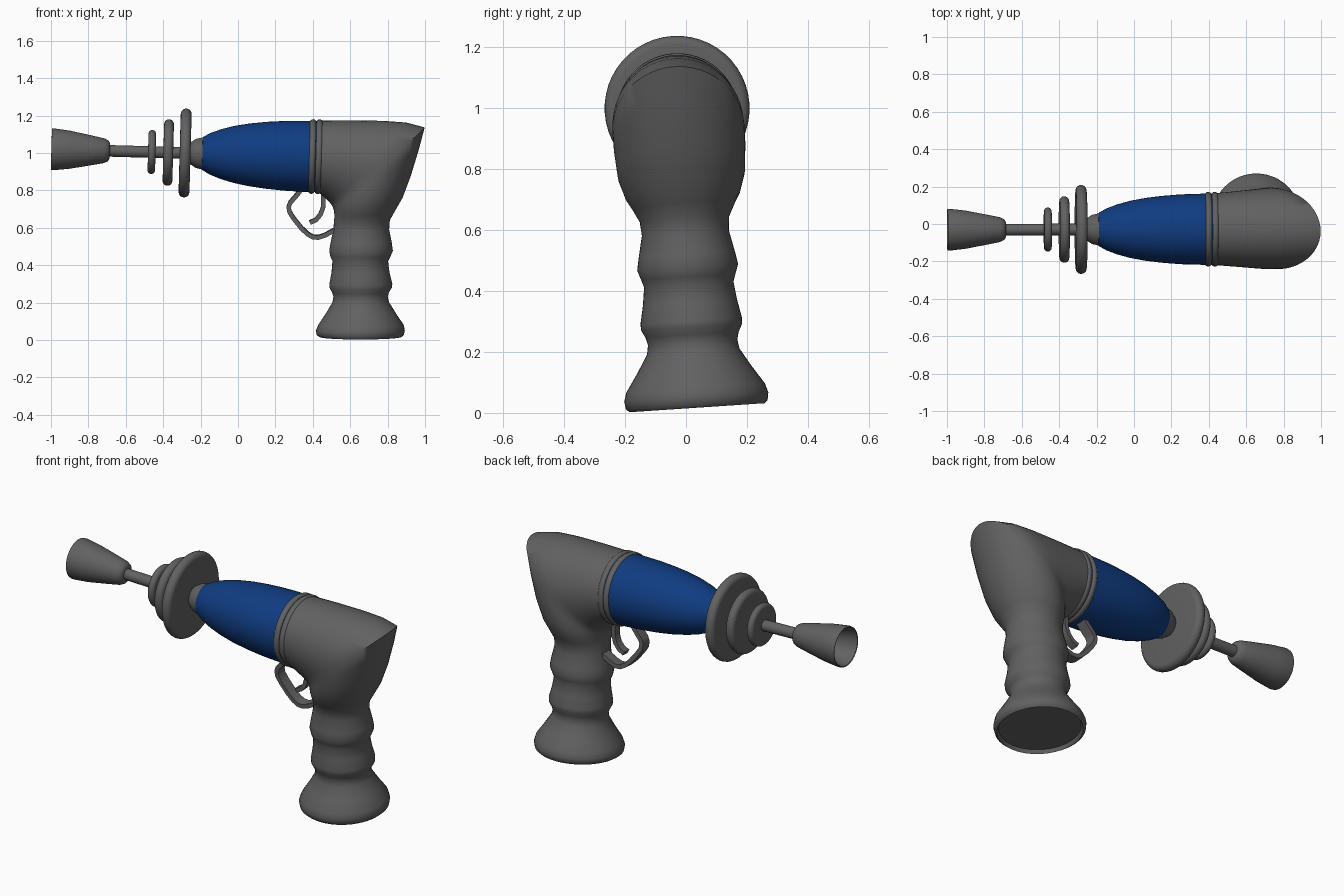
import bpy, bmesh
from math import sin, cos, pi, radians
from mathutils import Matrix, Vector

# whole model leans slightly; the barrel also pitches slightly
LEAN = Matrix.Translation((0, 0.037, 0.002)) @ Matrix.Rotation(radians(3.8), 4, 'X')
BARREL = LEAN @ Matrix.Translation((0, 0, 0.992)) @ Matrix.Rotation(radians(1.6), 4, 'Y')

blue = bpy.data.materials.new("blue")
blue.diffuse_color = (0.005, 0.045, 0.22, 1)
grey = bpy.data.materials.new("dark_grey")
grey.diffuse_color = (0.12, 0.12, 0.12, 1)


def loft(name, rings, matrix, mat=grey, angle=40):
    """Skin a list of equal-length point rings and cap both ends."""
    bm = bmesh.new()
    loops = [[bm.verts.new(matrix @ Vector(p)) for p in ring] for ring in rings]
    n = len(loops[0])
    for a, b in zip(loops, loops[1:]):
        for i in range(n):
            j = (i + 1) % n
            bm.faces.new((a[i], a[j], b[j], b[i]))
    bm.faces.new(loops[0])
    bm.faces.new(loops[-1])
    bmesh.ops.recalc_face_normals(bm, faces=bm.faces)
    me = bpy.data.meshes.new(name)
    bm.to_mesh(me)
    bm.free()
    ob = bpy.data.objects.new(name, me)
    bpy.context.collection.objects.link(ob)
    me.materials.append(mat)
    bpy.ops.object.select_all(action='DESELECT')
    ob.select_set(True)
    bpy.context.view_layer.objects.active = ob
    bpy.ops.object.shade_smooth_by_angle(angle=radians(angle))
    return ob


def lathe(name, profile, mat=grey, n=48):
    """Revolve (x, radius) points around the barrel axis."""
    rings = [[(x, r * cos(2 * pi * i / n), r * sin(2 * pi * i / n)) for i in range(n)]
             for x, r in profile]
    return loft(name, rings, BARREL, mat)


def rounded_disc(name, x, radius, half):
    """Disc with a half-round rim."""
    rim = [(x - half * cos(pi * k / 10), radius - half + half * sin(pi * k / 10))
           for k in range(11)]
    lathe(name, [(x - half, 0.01)] + rim + [(x + half, 0.01)])


def strap(name, path, half_t, half_w):
    """Flat bent strip following an x-z path."""
    pts = [Vector((x, 0, z)) for x, z in path]
    rings = []
    for i, p in enumerate(pts):
        d = (pts[min(i + 1, len(pts) - 1)] - pts[max(i - 1, 0)]).normalized()
        nrm = Vector((-d.z, 0, d.x)) * half_t
        w = Vector((0, half_w, 0))
        rings.append([p + nrm + w, p + nrm - w, p - nrm - w, p - nrm + w])
    loft(name, rings, LEAN)


# hollow emitter cone and thin rod
lathe("emitter", [(-0.75, 0.01), (-0.75, 0.06), (-0.99, 0.102), (-0.997, 0.105), (-0.998, 0.11),
                  (-0.985, 0.112), (-0.9, 0.102), (-0.8, 0.083), (-0.715, 0.066),
                  (-0.695, 0.056), (-0.686, 0.042), (-0.684, 0.01)])
lathe("rod", [(-0.72, 0.031), (-0.2, 0.031)])

# three cooling discs
for i, (x, r, h) in enumerate([(-0.461, 0.118, 0.02), (-0.373, 0.178, 0.026),
                               (-0.283, 0.238, 0.029)]):
    rounded_disc(f"disc_{i + 1}", x, r, h)

# collar and blue body
lathe("collar", [(-0.275, 0.035), (-0.255, 0.058), (-0.225, 0.078), (-0.18, 0.088)])
lathe("body", [(-0.192, 0.08), (-0.19, 0.088), (-0.15, 0.111), (-0.09, 0.134), (-0.02, 0.153),
               (0.06, 0.168), (0.15, 0.179), (0.25, 0.187), (0.34, 0.19), (0.42, 0.191)], blue)

# twin rings behind the body
for i, x in enumerate((0.397, 0.432)):
    rounded_disc(f"body_ring_{i + 1}", x, 0.2, 0.019)

# handle: elliptical sections, each (front x, z, back x, z, half width)
sections = [
    (0.43, 0.79, 0.43, 1.173, 0.192), (0.455, 0.768, 0.60, 1.175, 0.2),
    (0.475, 0.75, 0.78, 1.172, 0.209), (0.49, 0.735, 0.90, 1.163, 0.215),
    (0.50, 0.722, 0.998, 1.137, 0.217), (0.507, 0.71, 0.97, 1.03, 0.216),
    (0.513, 0.69, 0.925, 0.88, 0.209), (0.515, 0.672, 0.88, 0.76, 0.189),
    (0.515, 0.655, 0.84, 0.69, 0.166), (0.513, 0.63, 0.812, 0.64, 0.147),
    (0.51, 0.59, 0.808, 0.59, 0.143), (0.495, 0.52, 0.822, 0.52, 0.158),
    (0.488, 0.48, 0.828, 0.475, 0.166), (0.492, 0.45, 0.815, 0.445, 0.156),
    (0.505, 0.42, 0.802, 0.42, 0.147), (0.50, 0.36, 0.81, 0.36, 0.155),
    (0.489, 0.30, 0.825, 0.30, 0.167), (0.489, 0.28, 0.824, 0.28, 0.166),
    (0.502, 0.255, 0.808, 0.255, 0.153), (0.51, 0.23, 0.80, 0.23, 0.147),
    (0.505, 0.20, 0.808, 0.20, 0.152),
    (0.47, 0.14, 0.845, 0.14, 0.188), (0.43, 0.08, 0.885, 0.08, 0.228),
    (0.417, 0.05, 0.892, 0.05, 0.237), (0.42, 0.025, 0.887, 0.025, 0.233),
    (0.435, 0.015, 0.875, 0.015, 0.222), (0.445, 0.035, 0.865, 0.035, 0.212)]
N = 48
rings = []
for fx, fz, bx, bz, w in sections:
    ring = []
    for i in range(N):
        a = 2 * pi * i / N
        t = 0.5 + 0.5 * cos(a)
        ring.append((fx + (bx - fx) * t, w * sin(a), fz + (bz - fz) * t))
    rings.append(ring)
loft("handle", rings, LEAN, angle=62)

# trigger guard and trigger
strap("trigger_guard", [(0.345, 0.815), (0.315, 0.775), (0.28, 0.735), (0.271, 0.712),
                        (0.275, 0.685), (0.297, 0.65), (0.337, 0.6), (0.371, 0.567),
                        (0.4, 0.55), (0.43, 0.548), (0.465, 0.56), (0.53, 0.594)],
      0.012, 0.03)
strap("trigger", [(0.45, 0.82), (0.457, 0.76), (0.455, 0.71), (0.442, 0.672),
                  (0.418, 0.643), (0.385, 0.627)], 0.012, 0.022)
